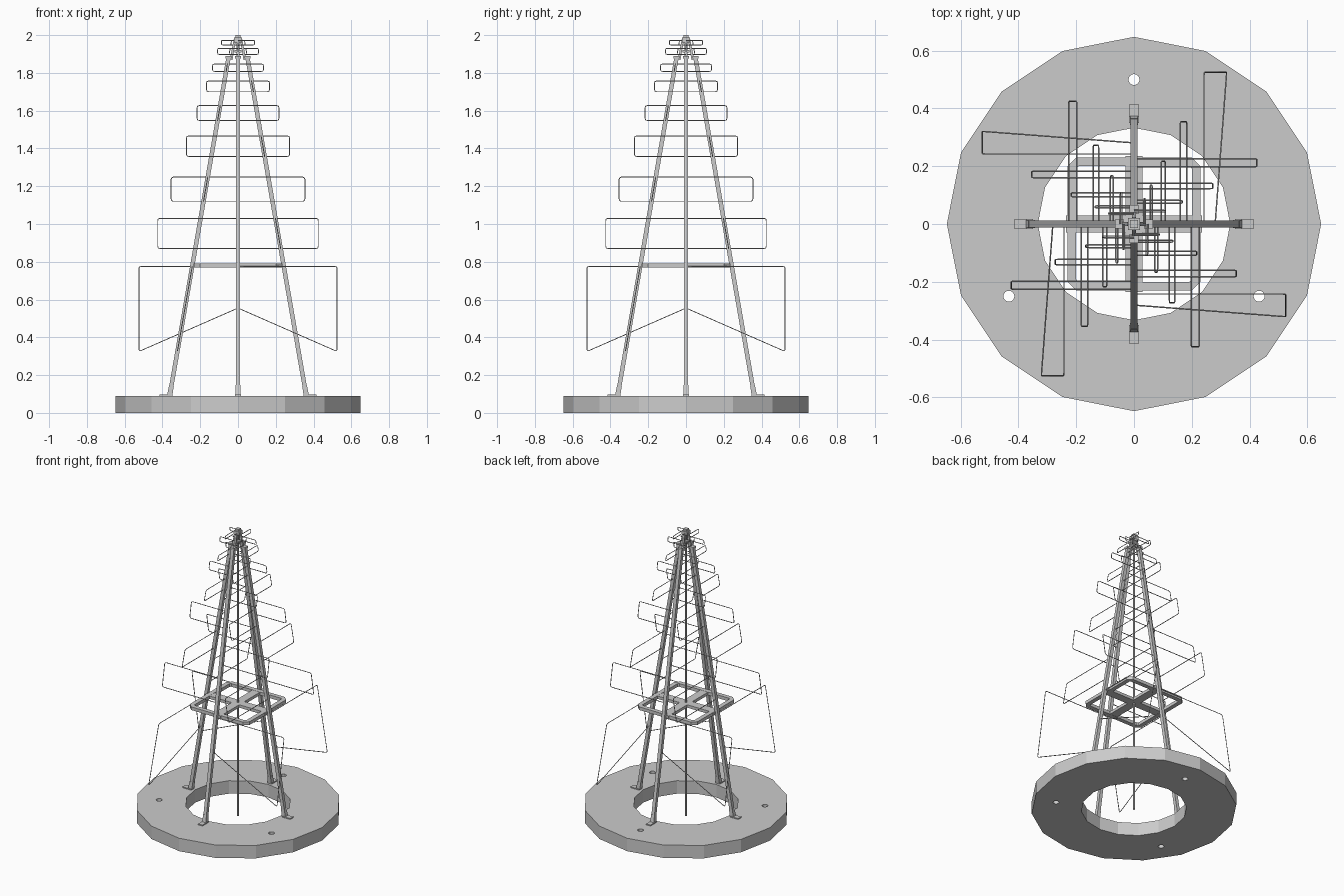
import bpy, bmesh, math
from mathutils import Vector, Matrix

if "Cube" in bpy.data.objects:
    bpy.data.objects.remove(bpy.data.objects["Cube"])

SLOPE = 0.174                      # inward lean of the legs


def leg_r(z):
    """Distance of a leg from the axis at height z."""
    return 0.36 - (z - 0.10) * SLOPE


def finish(bm, name):
    bmesh.ops.recalc_face_normals(bm, faces=bm.faces[:])
    me = bpy.data.meshes.new(name)
    bm.to_mesh(me)
    bm.free()
    ob = bpy.data.objects.new(name, me)
    bpy.context.collection.objects.link(ob)
    return ob


def box(name, size, loc, rot=None):
    bm = bmesh.new()
    bmesh.ops.create_cube(bm, size=1)
    m = Matrix.Translation(loc) @ (rot or Matrix()) @ Matrix.Diagonal((*size, 1))
    bm.transform(m)
    return finish(bm, name)


def bar(name, p, q, w0, w1, sides=4):
    """Straight tapering bar between two points; widths are across flats."""
    p, q = Vector(p), Vector(q)
    d = q - p
    k = 0.5 / math.cos(math.pi / sides)
    bm = bmesh.new()
    bmesh.ops.create_cone(bm, cap_ends=True, segments=sides, radius1=w0 * k,
                          radius2=w1 * k, depth=d.length)
    bm.transform(Matrix.Rotation(math.pi / sides, 4, 'Z'))
    ang = math.atan2(d.x, d.z)     # bars are laid out in the xz plane
    bm.transform(Matrix.Translation((p + q) / 2) @ Matrix.Rotation(ang, 4, 'Y'))
    return finish(bm, name)


def ring(name, outer, inner, z0, z1):
    """Extruded ring between two outlines with equal point counts."""
    bm = bmesh.new()
    loops = [[bm.verts.new((x, y, z)) for x, y in pts]
             for pts, z in ((outer, z0), (outer, z1), (inner, z1), (inner, z0))]
    n = len(outer)
    for a in range(4):
        A, B = loops[a], loops[(a + 1) % 4]
        for i in range(n):
            j = (i + 1) % n
            bm.faces.new((A[i], A[j], B[j], B[i]))
    return finish(bm, name)


def circle(r, n):
    return [(r * math.cos(2 * math.pi * i / n), r * math.sin(2 * math.pi * i / n)) for i in range(n)]


def chamfered(s, c):
    return [(s, -s + c), (s, s - c), (s - c, s), (-s + c, s),
            (-s, s - c), (-s, -s + c), (-s + c, -s), (s - c, -s)]


def wire(name, pts, r):
    """Thin wire along 3D points with slightly rounded corners."""
    pts = [Vector(p) for p in pts]
    path = [pts[0]]
    for a, b, c in zip(pts, pts[1:], pts[2:]):
        t = min(0.012, (b - c).length * 0.25, (b - a).length * 0.25)
        u, v = b + (a - b).normalized() * t, b + (c - b).normalized() * t
        path += [u, (u + v + 2 * b) / 4, v]
    path.append(pts[-1])
    cu = bpy.data.curves.new(name, 'CURVE')
    cu.dimensions = '3D'
    cu.bevel_depth = r
    cu.bevel_resolution = 1
    cu.use_fill_caps = True
    sp = cu.splines.new('POLY')
    sp.points.add(len(path) - 1)
    for pt, co in zip(sp.points, path):
        pt.co = (*co, 1)
    ob = bpy.data.objects.new(name, cu)
    bpy.context.collection.objects.link(ob)
    return ob


def four(ob):
    """Repeat an object at quarter turns about the axis."""
    for k in range(1, 4):
        c = ob.copy()
        c.name = f"{ob.name}_{k + 1}"
        c.matrix_world = Matrix.Rotation(k * math.pi / 2, 4, 'Z')
        bpy.context.collection.objects.link(c)


# base ring with three bolt holes
base = ring("base_ring", circle(0.648, 16), circle(0.333, 16), 0, 0.09)
for k in range(3):
    a = math.radians(90 + 120 * k)
    bm = bmesh.new()
    bmesh.ops.create_cone(bm, cap_ends=True, segments=16, radius1=0.019, radius2=0.019, depth=0.3)
    bm.transform(Matrix.Translation((0.5 * math.cos(a), 0.5 * math.sin(a), 0.045)))
    cut = finish(bm, "bolt_hole_cutter")
    cut.hide_render = True
    mod = base.modifiers.new("hole", 'BOOLEAN')
    mod.operation = 'DIFFERENCE'
    mod.solver = 'EXACT'
    mod.object = cut
    bpy.context.view_layer.objects.active = base
    bpy.ops.object.modifier_apply(modifier=mod.name)
    bpy.data.objects.remove(cut)

# legs, feet and leg caps
four(bar("leg", (leg_r(0.10), 0, 0.10), (leg_r(1.88), 0, 1.88), 0.023, 0.023))
four(bar("leg_socket", (leg_r(0.09), 0, 0.09), (leg_r(0.145), 0, 0.145), 0.028, 0.025))
four(box("foot_plate", (0.065, 0.034, 0.007), (0.382, 0, 0.0935)))
four(box("leg_cap", (0.032, 0.032, 0.014), (leg_r(1.88), 0, 1.883)))

# central pole
bar("central_pole", (0, 0, 0), (0, 0, 1.97), 0.014, 0.014, 8)

# brace frame with cross bars
ring("brace_frame", chamfered(0.23, 0.03), chamfered(0.2, 0.008), 0.77, 0.792)
box("brace_bar_x", (0.47, 0.058, 0.020), (0, 0, 0.781))
box("brace_bar_y", (0.058, 0.47, 0.020), (0, 0, 0.781))

# head: four slim posts, collar and cap
four(bar("head_post", (0.036, 0, 1.87), (0.017, 0, 1.975), 0.014, 0.012))
box("head_collar", (0.036, 0.036, 0.012), (0, 0, 1.915))
box("head_cap", (0.042, 0.042, 0.026), (0, 0, 1.974))
box("head_tip", (0.026, 0.026, 0.016), (0, 0, 1.992))

# wire elements: (bottom z, top z, reach), alternating sides up each leg
LEVELS = [(0.325, 0.775, 0.525), (0.87, 1.03, 0.425), (1.12, 1.248, 0.354),
          (1.358, 1.466, 0.273), (1.548, 1.627, 0.217), (1.70, 1.757, 0.167),
          (1.808, 1.847, 0.135), (1.898, 1.93, 0.108), (1.948, 1.972, 0.088)]
for i, (z0, z1, reach) in enumerate(LEVELS):
    side = -1 if i % 2 == 0 else 1
    zi = 0.555 if i == 0 else z0   # lowest loop flares down at the tip
    path = [(0, zi), (reach, z0), (reach, z1), (0, z1)]
    pts = [(x, side * leg_r(z), z) for x, z in path]
    four(wire(f"wire_element_{i + 1}", pts, 0.0024))
